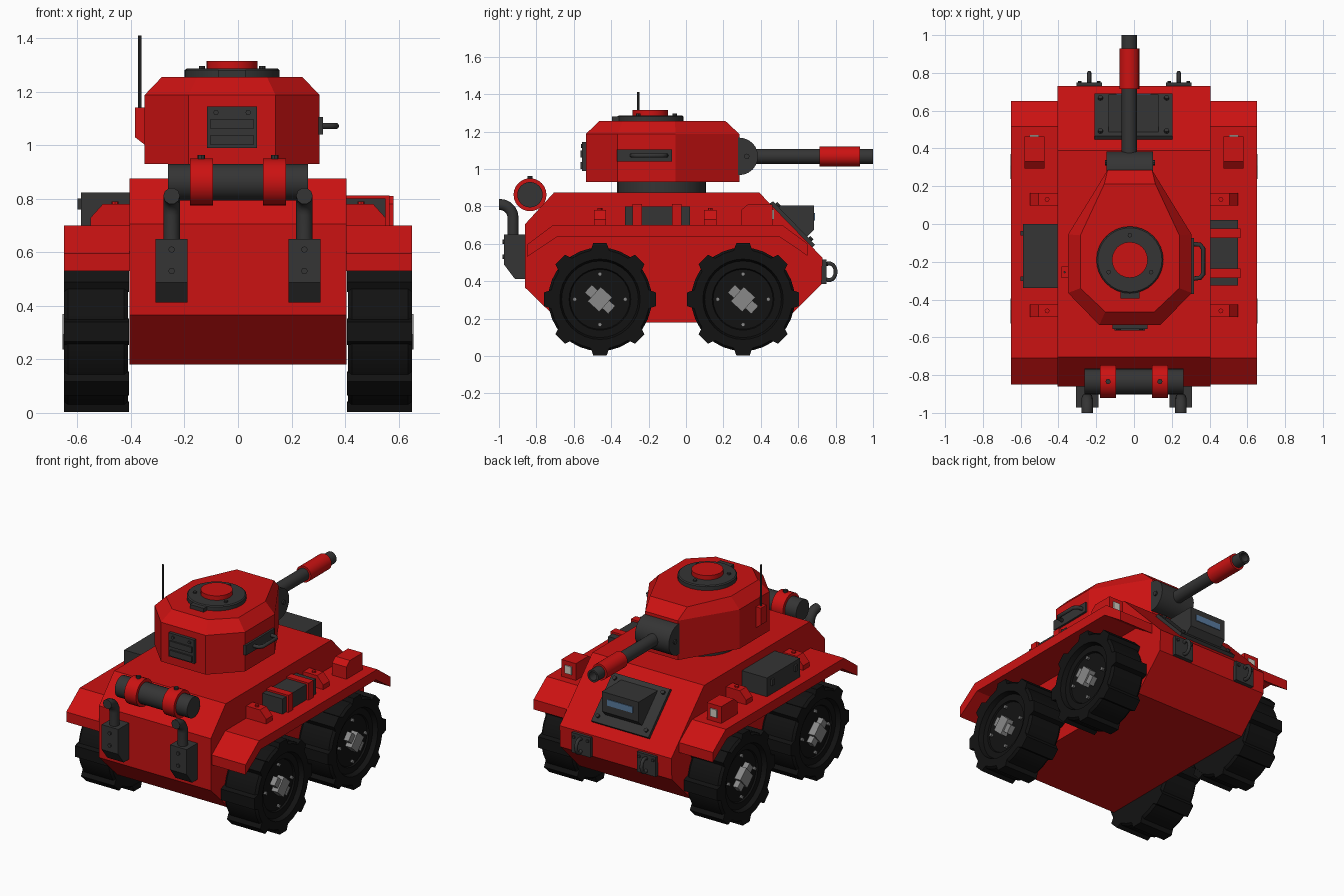
import bpy, bmesh
from math import sin, cos, pi, radians
from mathutils import Vector

if "Cube" in bpy.data.objects:
    bpy.data.objects.remove(bpy.data.objects["Cube"])


def material(name, c):
    m = bpy.data.materials.new(name)
    m.diffuse_color = (*c, 1)
    m.use_nodes = True
    m.node_tree.nodes["Principled BSDF"].inputs["Base Color"].default_value = m.diffuse_color
    return m


RED = material("red_paint", (0.6, 0.006, 0.006))
DARK = material("dark_metal", (0.035, 0.035, 0.035))
TYRE = material("black_rubber", (0.006, 0.006, 0.006))
GLASS = material("visor_glass", (0.1, 0.2, 0.35))
LENS = material("lamp_lens", (0.65, 0.62, 0.55))
GREY = material("light_metal", (0.25, 0.25, 0.25))


def loft(name, rings, mat):
    """Skin a list of point rings and cap both ends."""
    bm = bmesh.new()
    vs = [[bm.verts.new(p) for p in r] for r in rings]
    n = len(vs[0])
    for a, b in zip(vs, vs[1:]):
        for i in range(n):
            j = (i + 1) % n
            bm.faces.new((a[i], a[j], b[j], b[i]))
    bm.faces.new(vs[0])
    bm.faces.new(vs[-1])
    bmesh.ops.recalc_face_normals(bm, faces=bm.faces)
    me = bpy.data.meshes.new(name)
    bm.to_mesh(me)
    bm.free()
    me.materials.append(mat)
    ob = bpy.data.objects.new(name, me)
    bpy.context.collection.objects.link(ob)
    return ob


def prism(name, pts, x0, x1, mat):
    """Side profile in (y, z) extruded along x."""
    return loft(name, [[(x, y, z) for y, z in pts] for x in (x0, x1)], mat)


def box(name, x0, x1, y0, y1, z0, z1, mat):
    return prism(name, [(y0, z0), (y1, z0), (y1, z1), (y0, z1)], x0, x1, mat)


def lathe(name, o, d, prof, mat, n=24):
    """Revolve (distance, radius) pairs about direction d from o."""
    o, d = Vector(o), Vector(d).normalized()
    q = d.to_track_quat('Z', 'Y')
    return loft(name, [[o + d * t + q @ Vector((r * cos(2 * pi * i / n), r * sin(2 * pi * i / n), 0))
                        for i in range(n)] for t, r in prof], mat)


def cyl(name, o, d, length, r, mat, n=24):
    return lathe(name, o, d, [(0, r), (length, r)], mat, n)


def pipe(name, pts, r, mat):
    cu = bpy.data.curves.new(name, 'CURVE')
    cu.dimensions = '3D'
    cu.bevel_depth, cu.bevel_resolution, cu.use_fill_caps = r, 3, True
    s = cu.splines.new('POLY')
    s.points.add(len(pts) - 1)
    for p, c in zip(s.points, pts):
        p.co = (*c, 1)
    cu.materials.append(mat)
    bpy.context.collection.objects.link(bpy.data.objects.new(name, cu))


X, Y, Z = (1, 0, 0), (0, 1, 0), (0, 0, 1)

# hull and fenders
prism("hull", [(-.86, .365), (-.67, .18), (.52, .18), (.725, .385), (.73, .525),
               (.39, .875), (-.705, .875), (-.86, .705)], -.405, .405, RED)
for s in (-1, 1):
    prism("fender", [(-.85, .53), (-.85, .595), (-.71, .70), (.515, .70), (.65, .60),
                     (.65, .535), (.50, .637), (-.69, .637)], s * .40, s * .65, RED)

# wheels
for s in (-1, 1):
    for cy in (-.46, .305):
        c = Vector((0, cy, .303))
        lathe("tyre", c, (s, 0, 0), [(.41, .20), (.41, .265), (.425, .277), (.635, .277), (.65, .265),
                                     (.65, .215), (.62, .205), (.62, .165), (.61, .16)], TYRE, 32)
        for k in range(8):
            a = -pi / 2 + k * pi / 4
            pts = [(cy + r * cos(a) - t * sin(a), .303 + r * sin(a) + t * cos(a))
                   for t, r in ((-.05, .26), (-.036, .30), (.036, .30), (.05, .26))]
            prism("tread_lug", pts, s * .408, s * .65, TYRE)
        for hw, hh, x1 in ((.085, .028, .645), (.042, .052, .655)):
            a = radians(-42)
            pts = [(cy + u * cos(a) - v * sin(a), .303 + u * sin(a) + v * cos(a))
                   for u, v in ((-hw, -hh), (hw, -hh), (hw, hh), (-hw, hh))]
            prism("hub_block", pts, s * .60, s * x1, GREY)
        for k in range(4):
            p = c + Vector((s * .60, .135 * cos(k * pi / 2), .135 * sin(k * pi / 2)))
            cyl("wheel_bolt", p, (s, 0, 0), .025, .011, GREY, 8)

# turret
TX = -.022
cyl("turret_ring", (TX, -.13, .86), Z, .08, .238, DARK, 32)


def outline(a, b, yf, y1, y2, yb, c, z):
    return [(TX + x, y, z) for x, y in ((a, yf), (b, y1), (b, y2), (c, yb),
                                        (-c, yb), (-b, y2), (-b, y1), (-a, yf))]


low = (.118, .327, .285, -.055, -.365, -.535, .162)
loft("turret", [outline(*low, .93), outline(*low, 1.187),
                outline(.135, .262, .212, -.06, -.34, -.465, .13, 1.255)], RED)

# hatch
H = Vector((TX, -.19, 1.25))
lathe("hatch_rim", H, Z, [(0, .177), (.03, .177), (.036, .17)], DARK, 32)
cyl("hatch_cap", H, Z, .065, .095, RED, 24)
for k in range(3):
    a = pi / 2 + k * 2 * pi / 3
    cyl("hatch_bolt", H + Vector((.13 * cos(a), .13 * sin(a), .03)), Z, .015, .012, DARK, 8)
box("hatch_hinge", TX - .05, TX + .05, -.395, -.35, 1.25, 1.28, DARK)

# gun
GZ = 1.067
arc = [(.285 + .1 * cos(a), GZ + .1 * sin(a)) for a in [pi * (k / 12 - .5) for k in range(13)]]
prism("mantlet", [(.25, GZ - .1)] + arc + [(.25, GZ + .1)], TX - .123, TX + .123, DARK)
for s in (-1, 1):
    cyl("mantlet_bolt", (TX + s * .12, .325, GZ), (s, 0, 0), .012, .015, DARK, 8)
lathe("barrel", (TX - .003, .3, GZ), Y, [(0, .04), (.70, .04), (.70, .028), (.64, .028)], DARK)
cyl("barrel_sleeve", (TX - .003, .715, GZ), Y, .215, .053, RED)

# turret vent, grab handle and antenna
box("vent_plate", TX - .093, TX + .093, -.555, -.53, .99, 1.145, DARK)
for z in (1.0, 1.06):
    box("vent_slat", TX - .08, TX + .08, -.565, -.55, z, z + .038, DARK)
for s in (-1, 1):
    cyl("vent_bolt", (TX + s * .06, -.55, 1.122), (0, -1, 0), .012, .01, DARK, 8)
box("handle_plate", .29, .318, -.37, -.075, 1.04, 1.105, DARK)
pipe("grab_handle", [(.31, -.29, 1.072), (.35, -.285, 1.072), (.366, -.265, 1.072),
                     (.366, -.13, 1.072), (.35, -.11, 1.072), (.31, -.105, 1.072)], .012, DARK)
loft("antenna_base", [[(x, y, z) for x, z in ((-.34, .995), (-.385, 1.03), (-.385, 1.14), (-.34, 1.14))]
                      for y in (-.285, -.225)], RED)
cyl("antenna", (-.367, -.255, 1.1), Z, .31, .006, DARK, 8)

# rear drum with straps
cyl("rear_drum", (-.262, -.834, .862), X, .524, .068, DARK, 24)
for x in (-.137, .137):
    cyl("drum_strap", (x - .043, -.834, .862), X, .086, .088, RED, 24)
    cyl("strap_bolt", (x, -.834, .945), Z, .018, .014, DARK, 8)

# exhausts
for x in (-.248, .248):
    prism("exhaust_box", [(-.85, .65), (-.972, .65), (-.972, .487), (-.915, .412), (-.85, .412)],
          x - .06, x + .06, DARK)
    for z in (.53, .61):
        cyl("exhaust_bolt", (x, -.97, z), (0, -1, 0), .01, .012, DARK, 8)
    bend = [(x, -.995 + .07 * cos(a), .74 + .07 * sin(a)) for a in [k * pi / 10 for k in range(6)]]
    pipe("exhaust_pipe", [(x, -.925, .63)] + bend + [(x, -1, .81)], .031, DARK)

# driver visor on the sloped front
prism("visor_plate", [(.44, .81), (.67, .575), (.69, .595), (.465, .827)], -.21, .205, DARK)
prism("visor_hood", [(.47, .805), (.685, .805), (.685, .675), (.63, .62)], -.135, .13, DARK)
box("visor_slot", -.095, .09, .68, .69, .725, .765, GLASS)
for x in (-.178, .173):
    for y, z in ((.487, .803), (.662, .622)):
        cyl("visor_bolt", (x, y, z), (0, .72, .695), .015, .013, DARK, 8)

# towing eyes
for x in (-.237, .237):
    box("tow_plate", x - .068, x + .068, .715, .75, .385, .515, DARK)
    ring = [(x, .765 + .035 * cos(a), .45 + .045 * sin(a)) for a in [radians(-120 + 20 * k) for k in range(13)]]
    pipe("tow_eye", ring, .011, DARK)
    for s in (-1, 1):
        cyl("tow_bolt", (x + s * .05, .745, .49), Y, .013, .01, DARK, 8)

# headlamps and fender brackets
for s in (-1, 1):
    prism("headlamp", [(.295, .69), (.295, .78), (.33, .81), (.463, .81), (.463, .69)], s * .475, s * .58, RED)
    box("lamp_lens", s * .503, s * .552, .455, .47, .73, .782, LENS)
    for y in (-.46, .13):
        loft("fender_bracket", [[(s * px, py, pz) for px, pz in
                                 ((.39, .69), (.55, .69), (.55, .73), (.505, .78), (.39, .78))]
                                for py in (y - .033, y + .033)], RED)
        cyl("bracket_bolt", (s * .46, y, .775), Z, .015, .013, RED, 8)

# side stowage: bin on the left, strapped case on the right
box("stowage_bin", -.587, -.395, -.34, 0, .69, .823, DARK)
for y in (-.29, -.05):
    box("bin_latch", -.6, -.58, y - .012, y + .012, .76, .80, DARK)
box("side_case", .395, .55, -.325, .022, .69, .80, DARK)
for y in (-.26, -.05):
    box("case_strap", .39, .565, y - .025, y + .025, .69, .812, RED)

# smooth round parts, keep edges sharp
for ob in bpy.context.scene.objects:
    ob.select_set(ob.type == 'MESH')
    if ob.type == 'MESH':
        bpy.context.view_layer.objects.active = ob
bpy.ops.object.shade_smooth_by_angle(angle=radians(25))
